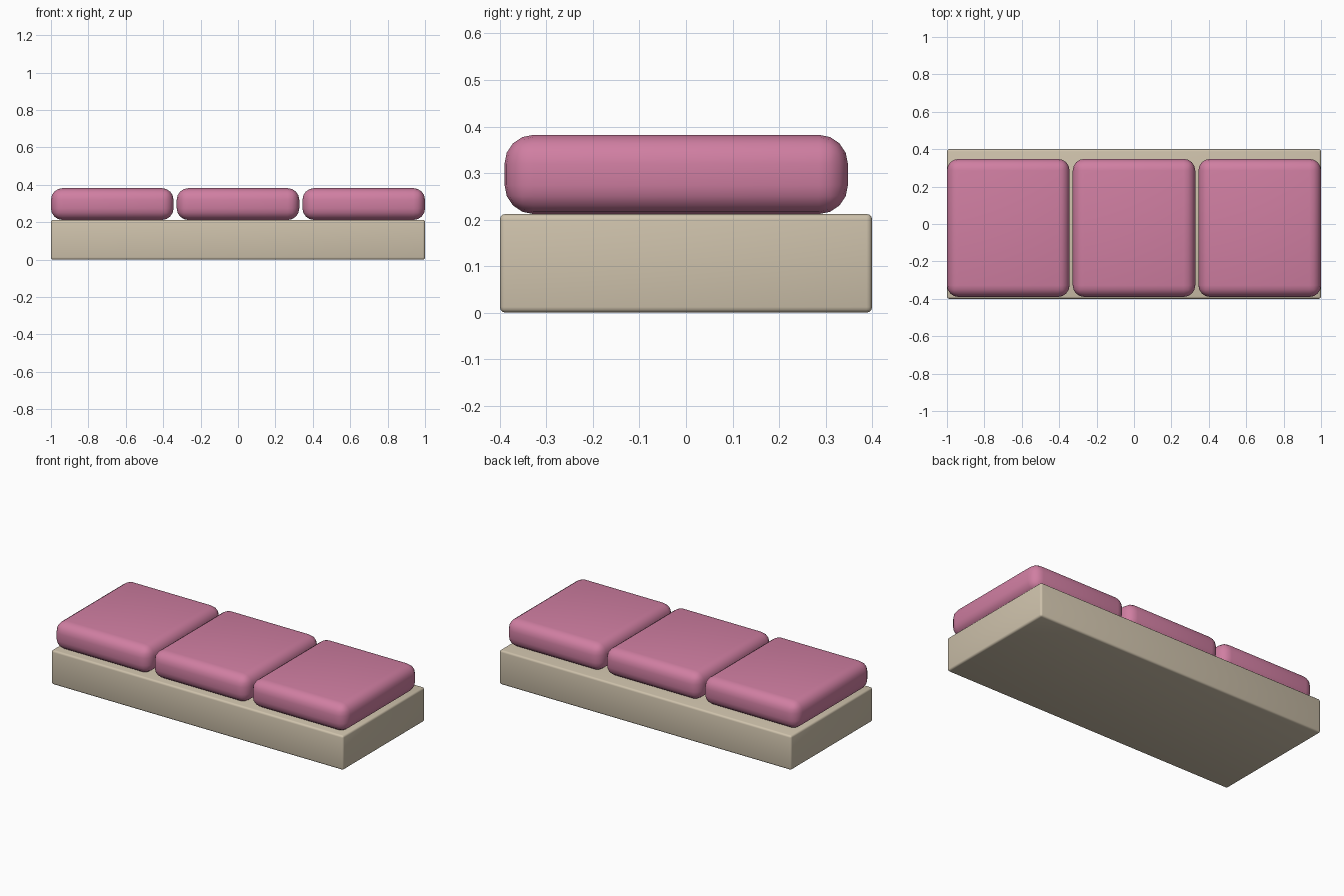
import bpy
import math

if "Cube" in bpy.data.objects:
    bpy.data.objects.remove(bpy.data.objects["Cube"], do_unlink=True)


def material(name, rgb):
    mat = bpy.data.materials.new(name)
    mat.use_nodes = True
    mat.diffuse_color = (*rgb, 1)
    mat.node_tree.nodes["Principled BSDF"].inputs["Base Color"].default_value = (*rgb, 1)
    return mat


def rounded_box(name, low, high, radius, segments, mat):
    """Box between two corners with rounded edges."""
    bpy.ops.mesh.primitive_cube_add(size=1)
    obj = bpy.context.object
    obj.name = name
    obj.location = [(a + b) / 2 for a, b in zip(low, high)]
    obj.scale = [b - a for a, b in zip(low, high)]
    bpy.ops.object.transform_apply(location=False, rotation=False, scale=True)
    bevel = obj.modifiers.new("rounded_edges", "BEVEL")
    bevel.width = radius
    bevel.segments = segments
    bpy.ops.object.modifier_apply(modifier=bevel.name)
    obj.data.materials.append(mat)
    bpy.ops.object.shade_smooth_by_angle(angle=math.radians(40))
    return obj


beige = material("beige_fabric", (0.62, 0.54, 0.41))
pink = material("pink_fabric", (0.63, 0.21, 0.36))

# Base platform
base_top = 0.212
rounded_box("base", (-1, -0.4, 0), (1, 0.4, base_top), 0.012, 3, beige)

# Row of three seat cushions, set towards the front
gap = 0.017
width = (2 - 2 * gap) / 3
for i, side in enumerate(("right", "middle", "left")):
    x = -1 + i * (width + gap)
    rounded_box(side + "_cushion", (x, -0.39, base_top),
                (x + width, 0.348, 0.382), 0.062, 4, pink)
